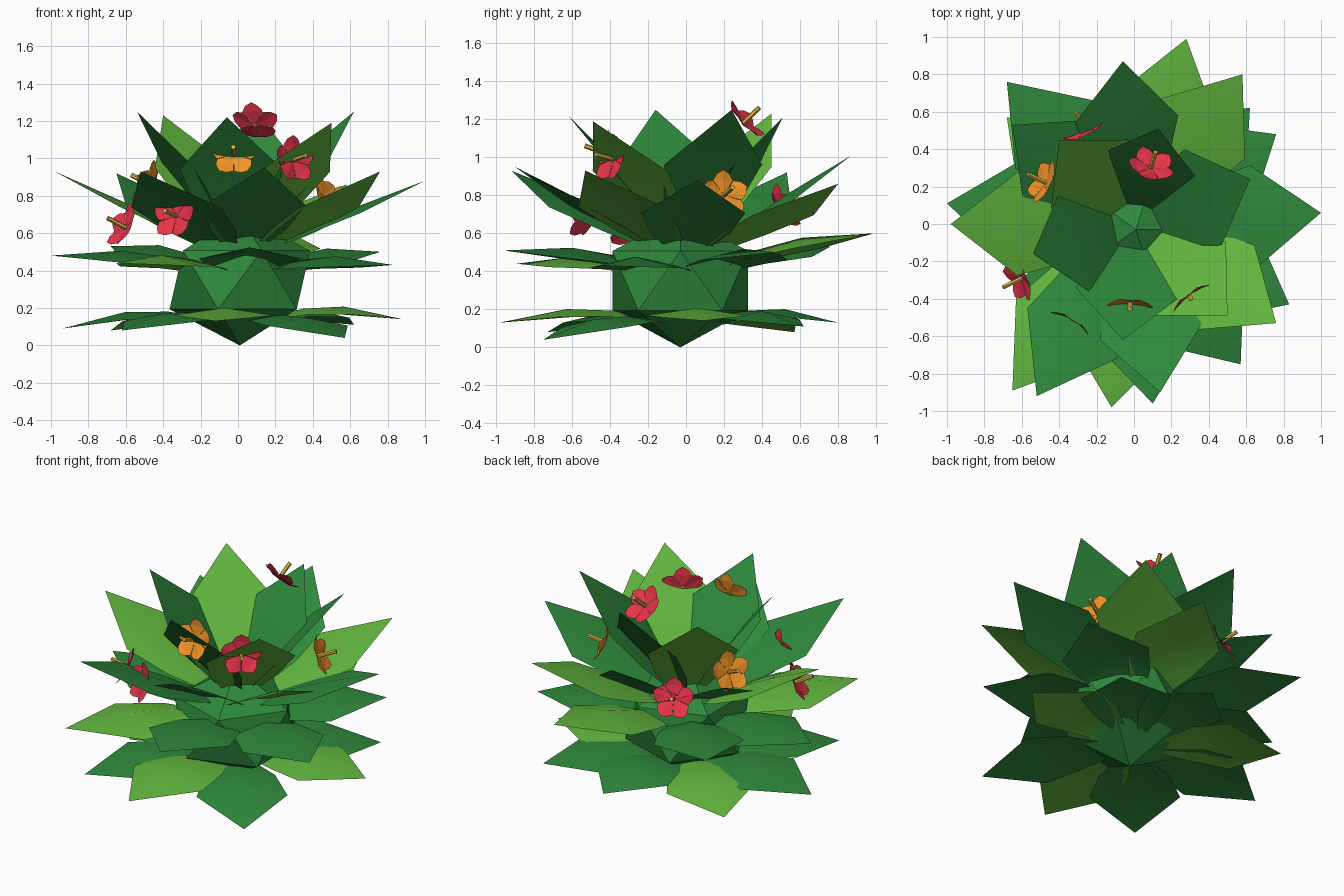
import bpy, math
from mathutils import Vector, Matrix

if "Cube" in bpy.data.objects:
    bpy.data.objects.remove(bpy.data.objects["Cube"])


def material(name, rgb):
    m = bpy.data.materials.new(name)
    m.diffuse_color = (*rgb, 1)
    m.use_nodes = True
    m.node_tree.nodes["Principled BSDF"].inputs["Base Color"].default_value = m.diffuse_color
    return m


GREEN = material("leaf_green", (0.028, 0.25, 0.045))
LIME = material("lime_green", (0.125, 0.48, 0.05))
PINK = material("pink_petal", (0.8, 0.035, 0.07))
ORANGE = material("orange_petal", (0.87, 0.29, 0.02))
YELLOW = material("stamen_yellow", (0.75, 0.45, 0.06))


def add_mesh(name, verts, faces, mat, smooth=False):
    me = bpy.data.meshes.new(name)
    me.from_pydata([tuple(v) for v in verts], [], faces)
    me.materials.append(mat)
    for p in me.polygons:
        p.use_smooth = smooth
    ob = bpy.data.objects.new(name, me)
    bpy.context.collection.objects.link(ob)
    return ob


# Faceted core
bpy.ops.mesh.primitive_ico_sphere_add(subdivisions=1, radius=0.42, location=(0.01, -0.03, 0.35))
core = bpy.context.object
core.name = "bush_core"
core.scale.z = 0.35 / 0.42
core.data.materials.append(GREEN)


# Broad pointed leaf: strip of rows from base to tip, gently domed and arched
def leaf(name, tip, r0, z0, arch, dome, mat):
    tip = Vector(tip)
    out = Vector((tip.x, tip.y, 0)).normalized()
    base = out * r0 + Vector((0, 0, z0))
    axis = tip - base
    side = Vector((-out.y, out.x, 0))
    up = axis.cross(side).normalized()
    verts = []
    for t, w in ((0, 0.05), (0.32, 0.21), (0.6, 0.275)):
        mid = base + axis * t + up * arch * math.sin(math.pi * t)
        verts += [mid - side * w - up * w * dome, mid, mid + side * w - up * w * dome]
    verts.append(tip)
    faces = [(i, i + 1, i + 4, i + 3) for i in (0, 1, 3, 4)] + [(6, 7, 9), (7, 8, 9)]
    add_mesh(name, verts, faces, mat, True)


# Tiers: name, base radius, base height, arch, dome, tips, indices of lime leaves
TIERS = [
    ("bottom_leaf", 0.1, 0.13, 0.075, 0.15,
     [(0.88, 0.09, 0.14), (0.62, 0.62, 0.11), (0.05, 0.8, 0.13), (-0.68, 0.57, 0.08),
      (-0.94, 0.02, 0.09), (-0.62, -0.73, 0.08), (-0.12, -0.98, 0.13), (0.57, -0.75, 0.04)],
     (0, 3, 6)),
    ("lower_leaf", 0.08, 0.38, 0.07, 0.22,
     [(0.76, 0.48, 0.5), (0.28, 0.99, 0.6), (-0.68, 0.76, 0.53), (-1.0, 0.11, 0.48),
      (-0.65, -0.89, 0.44), (0.1, -0.96, 0.51), (0.83, -0.43, 0.43)],
     (1, 4)),
    ("upper_leaf", 0.08, 0.48, 0.02, 0.12,
     [(1.0, 0.06, 0.88), (0.58, 0.8, 0.86), (-0.06, 0.87, 1.01), (-0.65, 0.53, 0.92),
      (-0.98, 0.0, 0.93), (-0.52, -0.92, 0.93), (0.14, -0.9, 0.95), (0.76, -0.53, 0.93)],
     (1, 4, 7)),
    ("crown_leaf", 0.03, 0.5, 0.02, 0.0,
     [(0.62, 0.24, 1.25), (0.13, 0.51, 1.21), (-0.4, 0.45, 1.23), (-0.54, -0.16, 1.25),
      (-0.06, -0.62, 1.22), (0.5, -0.49, 1.19)],
     (2, 5)),
]
for name, r0, z0, arch, dome, tips, limes in TIERS:
    for i, tip in enumerate(tips):
        leaf(f"{name}_{i + 1}", tip, r0, z0, arch, dome, LIME if i in limes else GREEN)


# Flower: five creased petals and a stamen, facing outward and up
def flower(i, pos, elev, mat):
    n = Vector((pos[0], pos[1], 0)).normalized() * math.cos(elev)
    n.z = math.sin(elev)
    frame = Matrix.Translation(pos) @ n.to_track_quat('Z', 'Y').to_matrix().to_4x4()
    verts, faces = [], []
    for k in range(5):
        rot = Matrix.Rotation(k * math.tau / 5 + 0.3, 3, 'Z')
        b = len(verts)
        verts += [rot @ Vector(p) for p in ((0, 0, 0), (0.08, -0.057, 0.012), (0.085, 0, 0.018),
                                            (0.08, 0.057, 0.012), (0.112, -0.036, 0.025),
                                            (0.13, 0, 0.035), (0.112, 0.036, 0.025))]
        faces += [tuple(b + j for j in f) for f in ((0, 1, 2), (0, 2, 3), (1, 4, 5, 2), (2, 5, 6, 3))]
    add_mesh(f"flower_petals_{i}", verts, faces, mat).matrix_world = frame
    bpy.ops.mesh.primitive_cylinder_add(vertices=6, radius=0.013, depth=0.12)
    st = bpy.context.object
    st.name = f"flower_stamen_{i}"
    st.data.materials.append(YELLOW)
    st.matrix_world = frame @ Matrix.Translation((0, 0, 0.06))


FLOWERS = [
    ((0.09, 0.3, 1.18), 42, PINK), ((0.29, -0.38, 0.99), 12, PINK),
    ((-0.02, -0.42, 1.02), 20, ORANGE), ((-0.47, 0.22, 0.86), 25, ORANGE),
    ((-0.26, 0.5, 0.73), 25, PINK), ((-0.6, -0.29, 0.63), 25, PINK),
    ((-0.33, -0.52, 0.69), 15, PINK), ((0.45, 0.2, 0.8), 20, ORANGE),
]
for i, (pos, elev, mat) in enumerate(FLOWERS):
    flower(i + 1, pos, math.radians(elev), mat)
